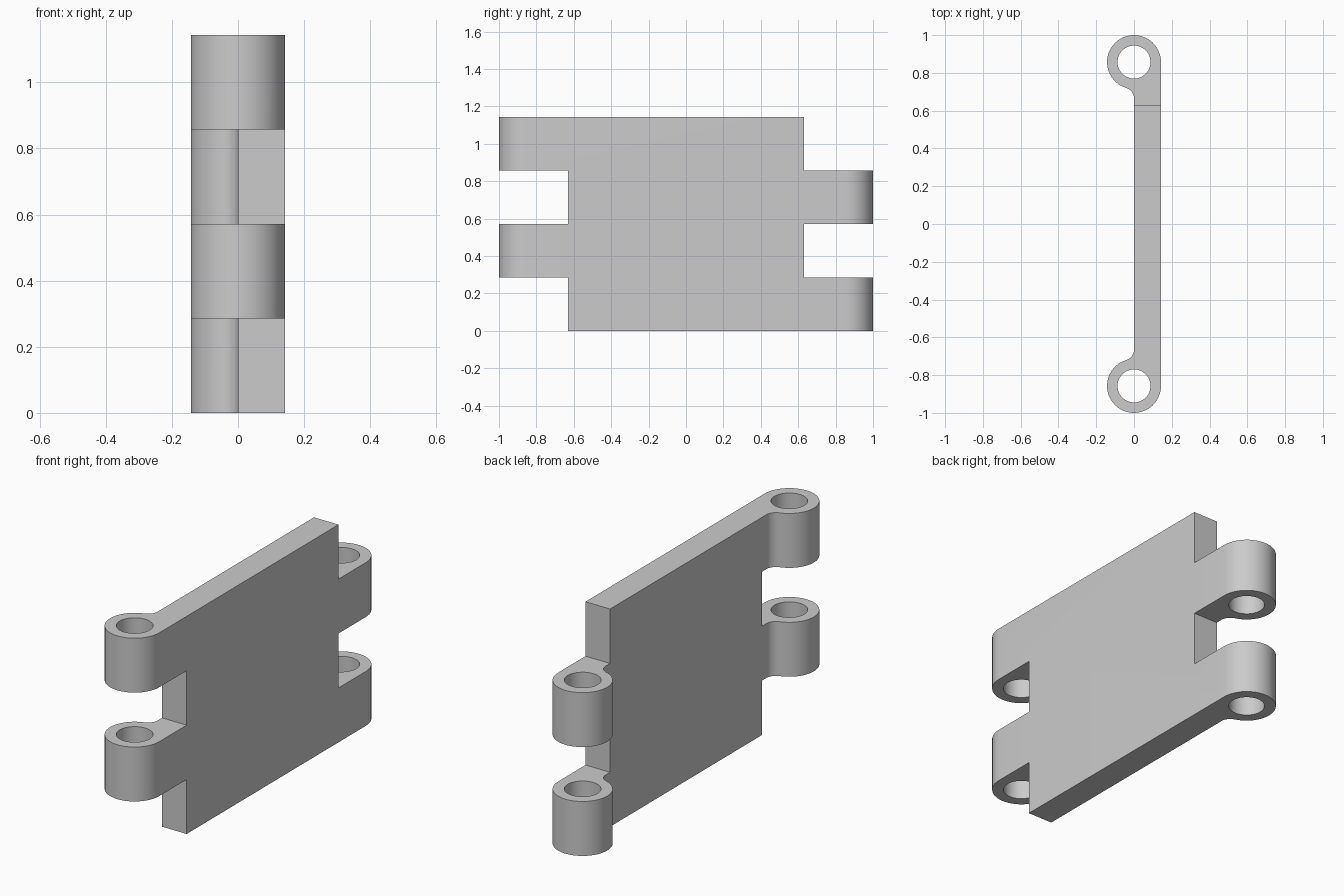
import bpy, bmesh
from math import atan2, cos, sin, sqrt, pi

if "Cube" in bpy.data.objects:
    bpy.data.objects.remove(bpy.data.objects["Cube"])

R = 1 / 7            # knuckle radius and plate thickness
C = 1 - R            # pin centre distance
H = 8 / 7            # height
K = H / 4            # knuckle height
F = 0.057            # fillet radius
HOLE = 0.0875
BODY = 0.63          # half length of the plate between notches


def arc(cx, cy, r, a0, a1, n):
    return [(cx + r * cos(a0 + (a1 - a0) * i / n),
             cy + r * sin(a0 + (a1 - a0) * i / n)) for i in range(n + 1)]


def cut(target, cutter):
    mod = target.modifiers.new("cut", 'BOOLEAN')
    mod.operation = 'DIFFERENCE'
    mod.solver = 'EXACT'
    mod.object = cutter
    bpy.context.view_layer.objects.active = target
    bpy.ops.object.modifier_apply(modifier=mod.name)
    bpy.data.objects.remove(cutter)


# Profile: rolled knuckle with fillet at one end, mirrored to the other
d = sqrt(R * R + 2 * R * F)
half = arc(0, C, R, 0, 2 * pi + atan2(-d, -F), 32)
half += arc(-F, C - d, F, atan2(d, F), 0, 8)[1:]
outline = half + [(x, -y) for x, y in reversed(half)]

# Hinge leaf, extruded to full height
bm = bmesh.new()
face = bm.faces.new([bm.verts.new((x, y, 0)) for x, y in outline])
top = bmesh.ops.extrude_face_region(bm, geom=[face])["geom"]
bmesh.ops.translate(bm, vec=(0, 0, H),
                    verts=[v for v in top if isinstance(v, bmesh.types.BMVert)])
bmesh.ops.recalc_face_normals(bm, faces=bm.faces)
mesh = bpy.data.meshes.new("hinge_leaf")
bm.to_mesh(mesh)
bm.free()
leaf = bpy.data.objects.new("hinge_leaf", mesh)
bpy.context.collection.objects.link(leaf)

# Pin holes
for s in (-1, 1):
    bpy.ops.mesh.primitive_cylinder_add(vertices=48, radius=HOLE, depth=2 * H,
                                        location=(0, s * C, H / 2))
    cut(leaf, bpy.context.object)

# Alternating notches between knuckles (outer ones run past the ends)
for s, z0, z1 in ((-1, -0.1, K), (-1, 2 * K, 3 * K),
                  (1, K, 2 * K), (1, 3 * K, H + 0.1)):
    bpy.ops.mesh.primitive_cube_add(size=1, location=(0, s * (BODY + 0.3), (z0 + z1) / 2))
    notch = bpy.context.object
    notch.scale = (1, 0.6, z1 - z0)
    bpy.context.view_layer.update()
    cut(leaf, notch)

# Smooth rolled surfaces, sharp edges kept
bpy.ops.object.select_all(action='DESELECT')
leaf.select_set(True)
bpy.context.view_layer.objects.active = leaf
bpy.ops.object.shade_smooth_by_angle(angle=pi / 6)
